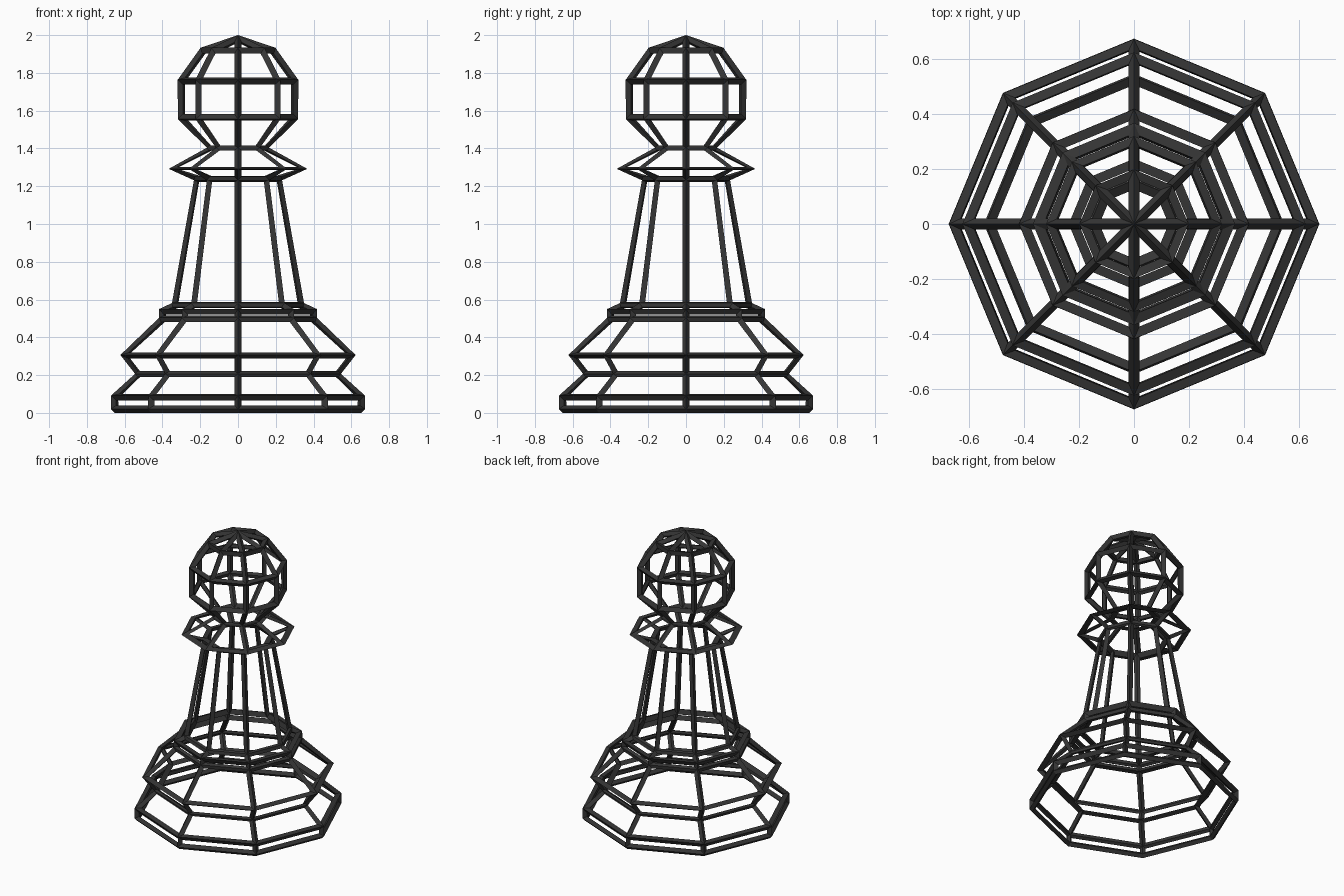
import bpy, bmesh
from math import cos, sin, tau

if "Cube" in bpy.data.objects:
    bpy.data.objects.remove(bpy.data.objects["Cube"])

SIDES = 8
# lathe profile (radius, height) of the strut centre lines, base to head
PROFILE = [(.653, .02), (.653, .085), (.525, .205), (.603, .305),
           (.40, .495), (.40, .54), (.335, .568), (.217, 1.243),
           (.347, 1.293), (.145, 1.40), (.30, 1.562), (.30, 1.758),
           (.185, 1.918)]
APEX = 1.98

# octagonal turned cage surface
bm = bmesh.new()
rings = [[bm.verts.new((r * cos(tau * i / SIDES), r * sin(tau * i / SIDES), z))
          for i in range(SIDES)] for r, z in PROFILE]
top = bm.verts.new((0, 0, APEX))
for i in range(SIDES):
    j = (i + 1) % SIDES
    for a, b in zip(rings, rings[1:]):
        bm.faces.new((a[i], a[j], b[j], b[i]))
    bm.faces.new((rings[-1][i], rings[-1][j], top))
mesh = bpy.data.meshes.new("pawn_frame")
bm.to_mesh(mesh)
bm.free()
pawn = bpy.data.objects.new("pawn_frame", mesh)
bpy.context.collection.objects.link(pawn)

# turn every edge into a strut
wire = pawn.modifiers.new("struts", 'WIREFRAME')
wire.thickness = 0.04
wire.use_even_offset = True
wire.use_boundary = True
wire.use_replace = True

# dark finish
mat = bpy.data.materials.new("dark_frame")
mat.diffuse_color = (.035, .035, .035, 1)
mat.use_nodes = True
mat.node_tree.nodes["Principled BSDF"].inputs["Base Color"].default_value = mat.diffuse_color
mesh.materials.append(mat)
